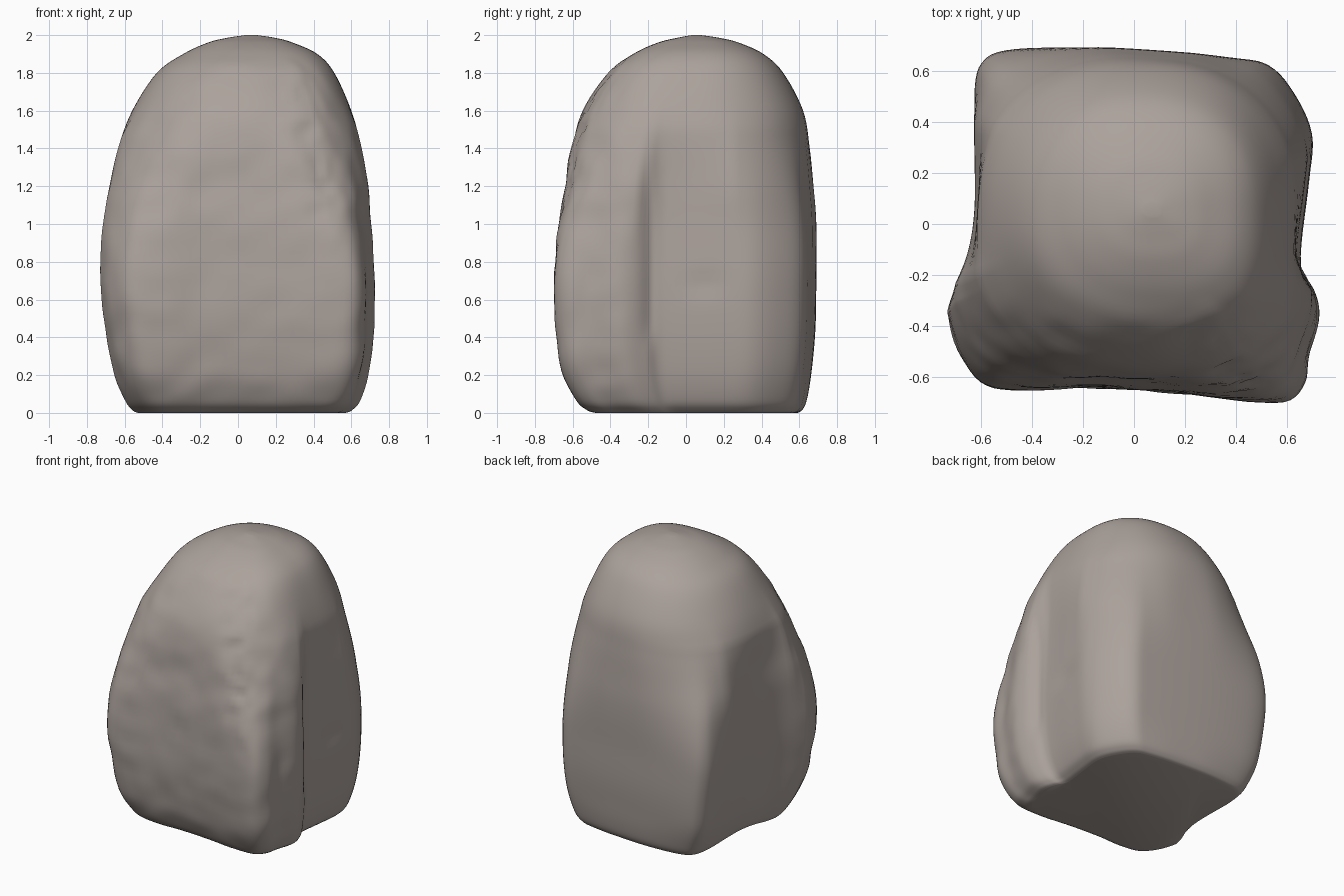
import bpy, bmesh, math
from mathutils import Vector, noise

old = bpy.data.objects.get("Cube")
if old:
    bpy.data.objects.remove(old, do_unlink=True)

# Plan outline of the boulder at its widest level, counterclockwise
OUTLINE = [(.66, -.06), (.69, .18), (.70, .36), (.63, .52), (.53, .63), (.38, .66), (0, .69),
           (-.3, .7), (-.5, .69), (-.59, .65), (-.625, .55), (-.62, .3), (-.62, .05),
           (-.65, -.13), (-.72, -.3), (-.73, -.37), (-.68, -.52), (-.58, -.63), (-.42, -.65),
           (-.2, -.64), (.1, -.655), (.4, -.69), (.59, -.695), (.67, -.62), (.69, -.5),
           (.73, -.35), (.7, -.23), (.66, -.15)]
# Height, then left-right and front-back limits at that height
LEVELS = [(0, -.53, .57, -.48, .59), (.015, -.56, .605, -.525, .615), (.07, -.6, .65, -.585, .64),
          (.22, -.66, .695, -.655, .665), (.44, -.7, .72, -.69, .685), (.7, -.73, .725, -.7, .69),
          (1, -.715, .705, -.67, .69), (1.2, -.68, .69, -.64, .675), (1.4, -.635, .655, -.605, .655),
          (1.6, -.56, .6, -.545, .62), (1.8, -.43, .51, -.41, .515), (1.9, -.29, .42, -.28, .41),
          (1.96, -.16, .29, -.15, .28), (1.985, -.06, .2, -.05, .18), (2, .04, .1, .03, .08)]


def spline(a, b, c, d, t):
    """Smooth curve between b and c."""
    a, b, c, d = (Vector(v) for v in (a, b, c, d))
    return b + ((c - a) + ((2 * a - 5 * b + 4 * c - d) + (3 * (b - c) + d - a) * t) * t) * (t / 2)


def resample(points, steps, closed):
    n = len(points)
    pick = (lambda i: points[i % n]) if closed else (lambda i: points[max(0, min(n - 1, i))])
    out = [spline(*(pick(i + k) for k in (-1, 0, 1, 2)), s / steps)
           for i in range(n if closed else n - 1) for s in range(steps)]
    return out if closed else out + [Vector(points[-1])]


def smooth(lo, hi, v):
    t = max(0, min(1, (v - lo) / (hi - lo)))
    return t * t * (3 - 2 * t)


def bump(v, centre, width):
    return math.exp(-((v - centre) / width) ** 2)


def rounded(d, z):
    """Rounded plan in the direction d, keeping the hollow sides below the crown."""
    if d.x > 0:
        power = 3 if d.y < 0 else 2.3
    else:
        power = 2.15
    reach = (abs(d.x) ** power + abs(d.y) ** power) ** (-1 / power)
    hollow = min(1, reach)
    return d * (hollow + (reach - hollow) * smooth(1.1, 1.7, z))


def fit(values, low, high):
    """Spread values over the range from low to high."""
    a, b = min(values), max(values)
    return [low + (v - a) / (b - a) * (high - low) for v in values]


def weather(p):
    """Worn lumps, the side crease and the chipped front edge."""
    fade = smooth(0, .15, p.z) * (1 - smooth(1.8, 1.95, p.z))
    out = Vector((p.x, p.y, 0)).normalized()
    front = smooth(.2, .45, -p.y)
    amount = front * .009 * noise.noise(p * 7)
    ridge = bump(p.x, .69 - .22 * p.z, .09) * front * smooth(.6, 1.1, p.z)
    amount += ridge * .02 * noise.noise(p * 13)
    if p.x > .3:
        crease = bump(p.y, -.2, .035) * smooth(.3, .5, p.z) * (1 - smooth(1.1, 1.4, p.z))
        scoop = bump(p.y, .1, .1) * bump(p.z, .68, .06)
        amount -= .02 * crease + .012 * scoop
    return p + out * amount * fade


# Loft the boulder through its levels, softening the plan at the crown and foot
bm = bmesh.new()
plan = [Vector((p.x / .73, p.y / .7)) for p in resample(OUTLINE, 5, True)]
rings = []
for z, x0, x1, y0, y1 in resample(LEVELS, 6, False):
    z = max(0, min(2, z))
    soft = smooth(.65, 1.55, z) + .2 * (1 - smooth(0, .3, z))
    shape = [d.lerp(rounded(d, z), soft) for d in plan]
    xs = fit([q.x for q in shape], x0, x1)
    ys = fit([q.y for q in shape], y0, y1)
    rings.append([bm.verts.new(weather(Vector((x, y, z)))) for x, y in zip(xs, ys)])
for low, high in zip(rings, rings[1:]):
    for i in range(len(plan)):
        j = (i + 1) % len(plan)
        bm.faces.new((low[i], low[j], high[j], high[i]))
bm.faces.new(rings[0][::-1])
bm.faces.new(rings[-1])

mesh = bpy.data.meshes.new("boulder")
bm.to_mesh(mesh)
bm.free()
boulder = bpy.data.objects.new("boulder", mesh)
bpy.context.collection.objects.link(boulder)

# Warm grey stone
stone = bpy.data.materials.new("warm grey stone")
stone.use_nodes = True
colour = (.41, .36, .33, 1)
stone.diffuse_color = colour
shader = stone.node_tree.nodes["Principled BSDF"]
shader.inputs["Base Color"].default_value = colour
shader.inputs["Roughness"].default_value = .9
mesh.materials.append(stone)

bpy.context.view_layer.objects.active = boulder
boulder.select_set(True)
bpy.ops.object.shade_smooth_by_angle(angle=math.radians(50))
